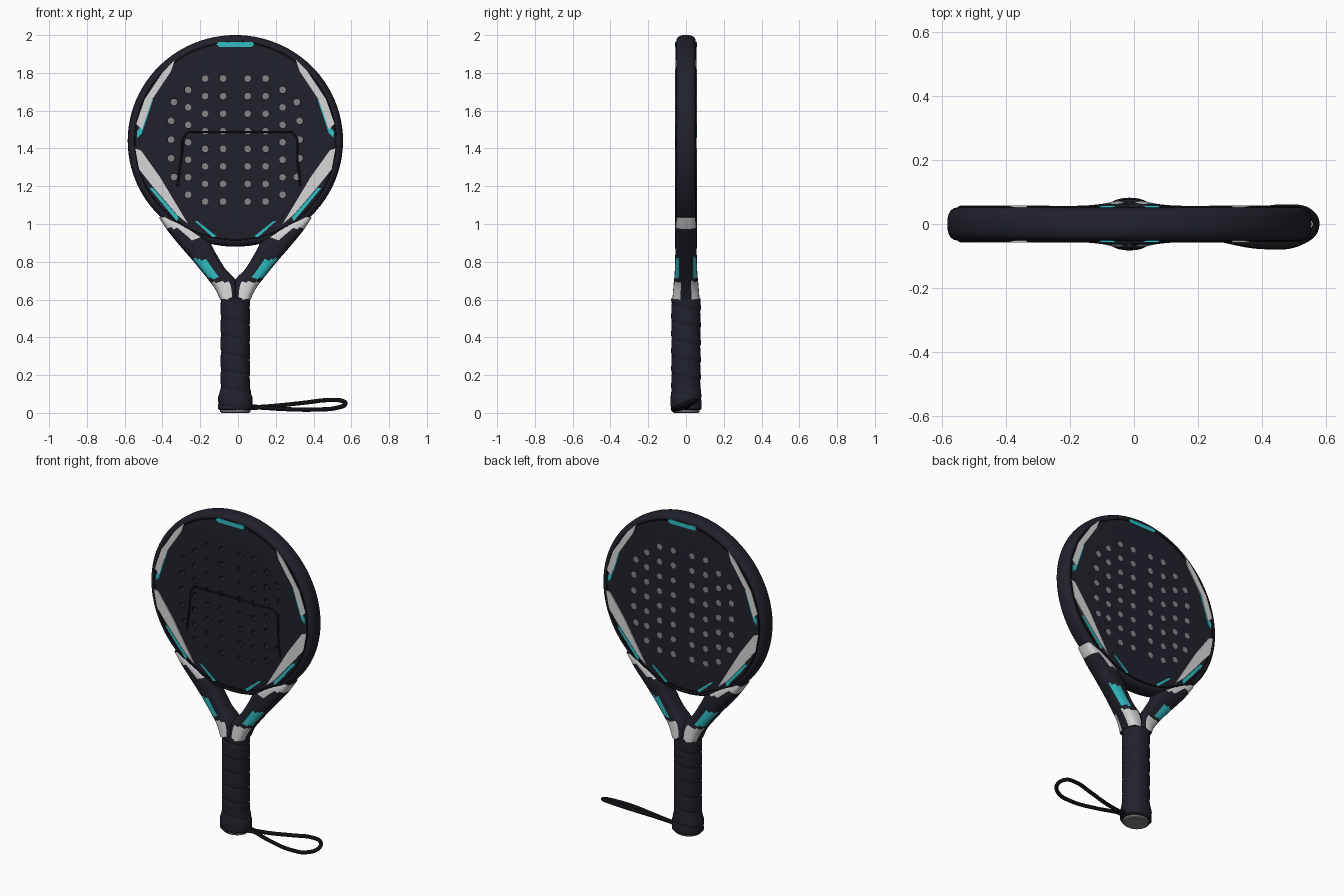
import bpy, bmesh, math
from mathutils import Vector

old = bpy.data.objects.get("Cube")
if old:
    bpy.data.objects.remove(old, do_unlink=True)

CX, CZ = -0.014, 1.44      # racket axis and head centre
FACE = 0.052               # half thickness of the head
TAU = math.tau
parts = []


def material(name, r, g, b):
    m = bpy.data.materials.new(name)
    m.use_nodes = True
    m.diffuse_color = (r, g, b, 1)
    m.node_tree.nodes["Principled BSDF"].inputs["Base Color"].default_value = (r, g, b, 1)
    return m


DARK = material("dark navy", 0.015, 0.015, 0.025)
BLACK = material("black", 0.005, 0.005, 0.007)
WHITE = material("white", 0.68, 0.68, 0.68)
TEAL = material("teal", 0.03, 0.52, 0.55)
GREY = material("grey", 0.23, 0.23, 0.23)


def finish(name, bm, mats, x=CX):
    bmesh.ops.recalc_face_normals(bm, faces=bm.faces)
    me = bpy.data.meshes.new(name)
    bm.to_mesh(me)
    bm.free()
    for m in mats:
        me.materials.append(m)
    ob = bpy.data.objects.new(name, me)
    ob.location.x = x
    bpy.context.collection.objects.link(ob)
    parts.append(ob)
    return ob


def loft(name, rings, mats, rule=None):
    """Skin a list of equal rings and cap both ends; rule(ring, step) picks the colour."""
    bm = bmesh.new()
    rows = [[bm.verts.new(p) for p in ring] for ring in rings]
    n = len(rows[0])
    for i in range(len(rows) - 1):
        for j in range(n):
            k = (j + 1) % n
            f = bm.faces.new((rows[i][j], rows[i][k], rows[i + 1][k], rows[i + 1][j]))
            if rule:
                f.material_index = rule(i, j)
    bm.faces.new(rows[0])
    bm.faces.new(rows[-1])
    return finish(name, bm, mats)


def power(v, e):
    return math.copysign(abs(v) ** e, v)


def prism(bm, pts, y0, y1):
    """Extrude an x, z outline from y0 to y1."""
    a = [bm.verts.new((x, y0, z)) for x, z in pts]
    b = [bm.verts.new((x, y1, z)) for x, z in pts]
    bm.faces.new(a)
    bm.faces.new(b)
    for i in range(len(a)):
        j = (i + 1) % len(a)
        bm.faces.new((a[i], a[j], b[j], b[i]))


def circle(x, z, r, n):
    return [(x + r * math.cos(TAU * i / n), z + r * math.sin(TAU * i / n)) for i in range(n)]


def tube(name, pts, radius, mat, cyclic):
    cu = bpy.data.curves.new(name, "CURVE")
    cu.dimensions = "3D"
    cu.bevel_depth = radius
    cu.bevel_resolution = 3
    cu.resolution_u = 8
    cu.use_fill_caps = True
    sp = cu.splines.new("BEZIER")
    sp.bezier_points.add(len(pts) - 1)
    for bp, p in zip(sp.bezier_points, pts):
        bp.co = p
        bp.handle_left_type = bp.handle_right_type = "AUTO" if cyclic else "VECTOR"
    sp.use_cyclic_u = cyclic
    cu.materials.append(mat)
    ob = bpy.data.objects.new(name, cu)
    bpy.context.collection.objects.link(ob)


# Head: thick round disc with a rounded rim
rings = []
for i in range(17):
    a = math.pi * (i / 16 - 0.5)
    r = 0.53 + 0.04 * power(math.cos(a), 0.75) if 0 < i < 16 else 0.53
    y = FACE * power(math.sin(a), 0.75)
    rings.append([(x, y, CZ + z * 0.983) for x, z in circle(0, 0, r, 96)])
head = loft("head", rings, [DARK])

# Holes: columns of (offset, top, step, count), drilled through and closed at the back
columns = [(0.065, 1.77, 0.093, 8), (0.16, 1.77, 0.093, 8), (0.25, 1.71, 0.0925, 7), (0.34, 1.645, 0.099, 5)]
cut, plugs = bmesh.new(), bmesh.new()
for off, top, step, count in columns:
    for i in range(count):
        for s in (-1, 1):
            x = s * (off - (0.015 if off > 0.3 and i in (0, count - 1) else 0))
            prism(cut, circle(x, top - i * step, 0.018, 12), -0.1, 0.1)
            prism(plugs, circle(x, top - i * step, 0.0185, 12), FACE - 0.005, FACE + 0.001)
cutter = finish("hole_cutter", cut, [DARK])
cutter.hide_render = True
finish("hole_backs", plugs, [GREY])
mod = head.modifiers.new("holes", "BOOLEAN")
mod.operation = "DIFFERENCE"
mod.solver = "EXACT"
mod.object = cutter
bpy.context.view_layer.objects.active = head
head.select_set(True)
bpy.ops.object.modifier_apply(modifier=mod.name)
parts.remove(cutter)
bpy.data.objects.remove(cutter, do_unlink=True)


# Painted plates, repeated on both sides and both faces
def plates(name, outlines, mat, lift=0.006, mirrored=True):
    bm = bmesh.new()
    for pts in outlines:
        for sx in ((-1, 1) if mirrored else (1,)):
            for sy in (-1, 1):
                prism(bm, [(sx * x, z) for x, z in pts], sy * (FACE - 0.002), sy * (FACE + lift))
    return finish(name, bm, [mat])


plates("white_flashes", [
    [(.32, 1.87), (.34, 1.81), (.44, 1.66), (.495, 1.50), (.525, 1.53), (.48, 1.66), (.38, 1.81)],
    [(.53, 1.40), (.50, 1.39), (.40, 1.25), (.25, 1.00), (.31, 1.05), (.43, 1.19), (.51, 1.29)],
], WHITE)
plates("teal_flashes", [
    [(.435, 1.66), (.445, 1.66), (.505, 1.51), (.522, 1.49), (.52, 1.455), (.495, 1.48)],
    [(.455, 1.19), (.435, 1.19), (.30, 1.035), (.31, 1.015)],
    [(.215, 1.015), (.20, 1.015), (.10, .935), (.12, .93)],
], TEAL, 0.005)
plates("top_teal_bar", [[(-.1, 1.95), (-.085, 1.938), (.085, 1.938), (.1, 1.95), (.09, 1.964), (-.09, 1.964)]],
       TEAL, mirrored=False)

# Thin black seam around each face
seam = bmesh.new()
for s in (-1, 1):
    loops = [[seam.verts.new((x, s * y, CZ + z * 0.983)) for x, z in circle(0, 0, r, 96)]
             for r, y in ((0.526, 0.05), (0.526, 0.056), (0.535, 0.056), (0.538, 0.045))]
    for a, b in zip(loops, loops[1:] + loops[:1]):
        for i in range(96):
            j = (i + 1) % 96
            seam.faces.new((a[i], a[j], b[j], b[i]))
finish("face_seams", seam, [BLACK])

# Raised panel line on the front face
line = [(-.32, 1.20), (-.295, 1.39), (-.295, 1.45), (-.265, 1.487), (.285, 1.487), (.315, 1.45), (.315, 1.34), (.33, 1.20)]
tube("front_panel_line", [(x, -FACE, z) for x, z in line], 0.006, BLACK, False)

# Throat arms: (outer x, outer z, inner x, inner z, half thickness)
stations = [Vector(s) for s in (
    (.405, 1.035, .365, 1.04, .048), (.355, .96, .26, 1.0, .056), (.285, .875, .15, .925, .057),
    (.22, .80, .112, .86, .057), (.155, .72, .055, .765, .06), (.11, .66, -.005, .695, .066),
    (.08, .60, -.01, .60, .072))]
N, SUB = 24, 6
path = []
for i in range(len(stations) - 1):
    p0, p1, p2, p3 = (stations[min(max(i + d, 0), len(stations) - 1)] for d in (-1, 0, 1, 2))
    for k in range(SUB + (i == len(stations) - 2)):
        t = k / SUB
        path.append(0.5 * (2 * p1 + (p2 - p0) * t + (2 * p0 - 5 * p1 + 4 * p2 - p3) * t * t
                           + (3 * p1 - p0 - 3 * p2 + p3) * t ** 3))


def arm_point(v, j, sx):
    a = TAU * j / N
    c, s = power(math.cos(a), 0.65), power(math.sin(a), 0.65)
    mx, mz, ux, uz = (v[0] + v[2]) / 2, (v[1] + v[3]) / 2, (v[0] - v[2]) / 2, (v[1] - v[3]) / 2
    return (sx * (mx + ux * c), v[4] * s, mz + uz * c)


def arm_colour(i, j):
    a = TAU * (j + 0.5) / N
    k, s = math.cos(a), abs(math.sin(a))
    z = arm_point(path[i], j, 1)[2]
    if z > 0.985 or (z > 0.935 and k < 0.1 and s > 0.3):
        return 1
    if z < 0.70 and k > -0.35 and s > 0.35:
        return 1
    return 2 if 0.72 < z < 0.83 and k > 0.1 and s > 0.4 else 0


for side, sx in (("left", 1), ("right", -1)):
    loft(side + "_throat_arm", [[arm_point(v, j, sx) for j in range(N)] for v in path],
         [DARK, WHITE, TEAL], arm_colour)

# Handle: grip tape wound as a stepped spiral, flared at the butt
rings = []
for i in range(101):
    z = 0.015 + 0.595 * i / 100
    ring = []
    for j in range(40):
        a = TAU * j / 40
        turn = (z / 0.092 + a / TAU) % 1
        r = 0.073 + 0.006 * min(turn * 5, 1) - 0.002 * turn
        flare = 0.014 * max(0, min(1, (0.13 - z) / 0.05))
        if i in (0, 100):
            r -= 0.006
        ring.append(((r + flare) * power(math.cos(a), 0.9), (r + flare * 0.3) * power(math.sin(a), 0.9), z))
    rings.append(ring)
loft("handle_grip", rings, [DARK])

# Butt cap
loft("butt_cap", [[(x, y * 0.9, z) for x, y in circle(0, 0, r, 32)]
                  for r, z in ((0.072, 0.0), (0.08, 0.006), (0.08, 0.02))], [GREY])

# Wrist strap
tube("wrist_strap", [
    (.06, 0, .03), (.12, -.008, .028), (.25, -.04, .02), (.42, -.068, .018), (.52, -.055, .026), (.568, -.01, .046),
    (.55, .035, .064), (.48, .05, .068), (.36, .035, .055), (.22, .012, .04), (.12, .004, .032)], 0.0115, BLACK, True)

# Smooth shading with crisp edges
bpy.ops.object.select_all(action="DESELECT")
for ob in parts:
    ob.select_set(True)
bpy.context.view_layer.objects.active = head
bpy.ops.object.shade_smooth_by_angle(angle=math.radians(35))
